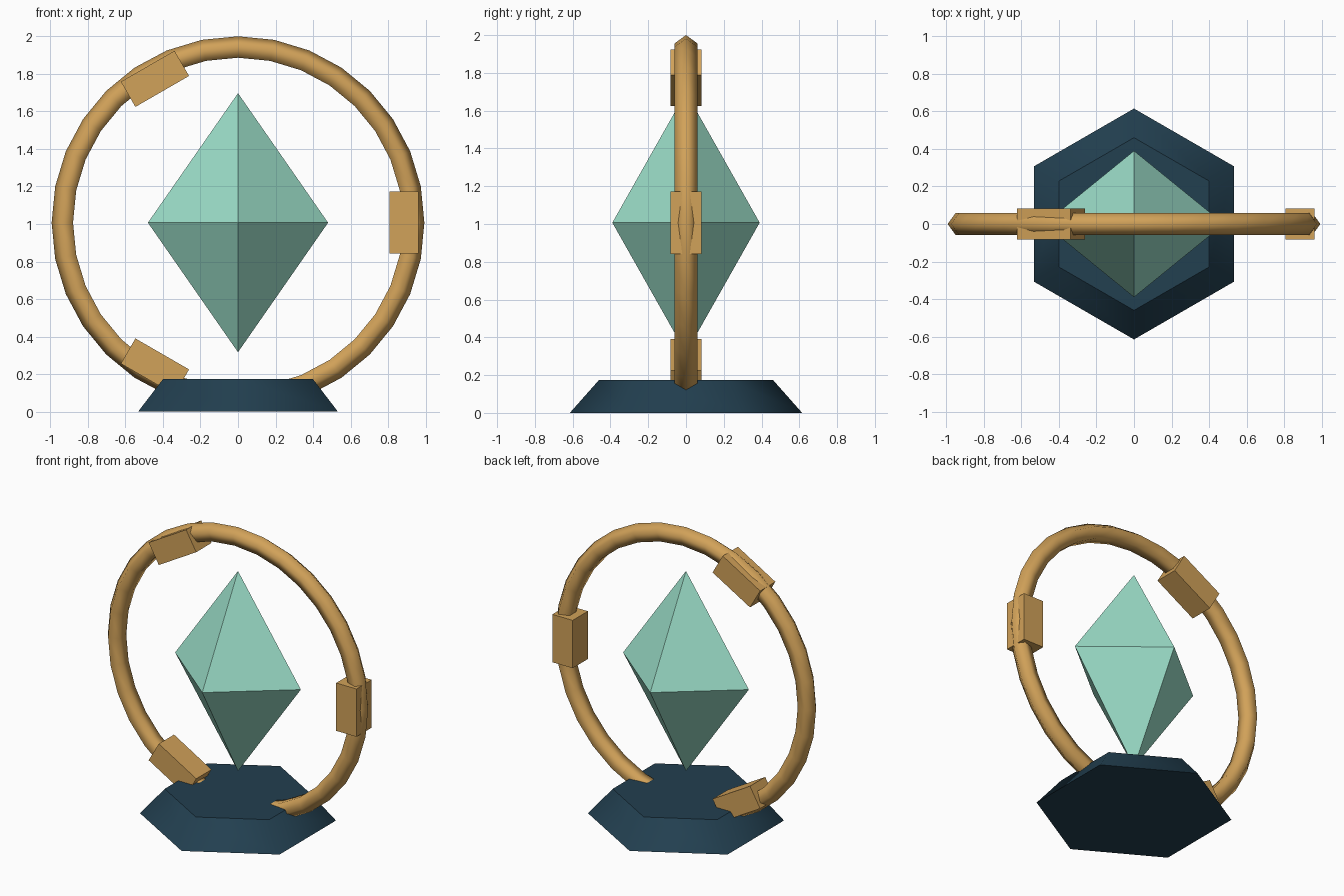
import bpy
from math import pi, cos, sin, radians

if "Cube" in bpy.data.objects:
    bpy.data.objects.remove(bpy.data.objects["Cube"])

CZ = 1.007  # shared centre height of ring and crystal


def material(name, rgb):
    m = bpy.data.materials.new(name)
    m.diffuse_color = (*rgb, 1)
    m.use_nodes = True
    m.node_tree.nodes["Principled BSDF"].inputs["Base Color"].default_value = m.diffuse_color
    return m


def finish(name, mat, scale=None, smooth=None):
    ob = bpy.context.object
    ob.name = name
    ob.data.materials.append(mat)
    if scale:
        ob.scale = scale
    if smooth:
        bpy.ops.object.shade_smooth_by_angle(angle=radians(smooth))
    return ob


gold = material("gold", (0.64, 0.36, 0.10))
mint = material("mint", (0.33, 0.73, 0.58))
slate = material("slate", (0.016, 0.05, 0.08))

# Hexagonal tapered base
bpy.ops.mesh.primitive_cone_add(vertices=6, radius1=0.615, radius2=0.46,
                                depth=0.175, location=(0, 0, 0.0875))
finish("base", slate, smooth=50)

# Upright ring with a five-sided section
bpy.ops.mesh.primitive_torus_add(major_segments=32, minor_segments=5,
                                 major_radius=0.93, minor_radius=0.063,
                                 location=(0, 0, CZ), rotation=(pi / 2, 0, 0))
finish("ring", gold, smooth=180)

# Three clasps spaced evenly round the ring
for i in range(3):
    a = i * 2 * pi / 3
    bpy.ops.mesh.primitive_cube_add(
        size=1, location=(0.885 * cos(a), 0, CZ + 0.885 * sin(a)),
        rotation=(0, -a, 0))
    finish(f"ring_clasp_{i + 1}", gold, scale=(0.155, 0.166, 0.33))

# Floating crystal: two four-sided pyramids sharing a girdle
me = bpy.data.meshes.new("crystal")
x, y, z = 0.48, 0.39, 0.69
girdle = [(x, 0, 0), (0, y, 0), (-x, 0, 0), (0, -y, 0)]
faces = []
for i in range(4):
    j = (i + 1) % 4
    faces += [(i, j, 4), (j, i, 5)]
me.from_pydata(girdle + [(0, 0, z), (0, 0, -z)], [], faces)
me.materials.append(mint)
crystal = bpy.data.objects.new("crystal", me)
crystal.location.z = CZ
bpy.context.collection.objects.link(crystal)
